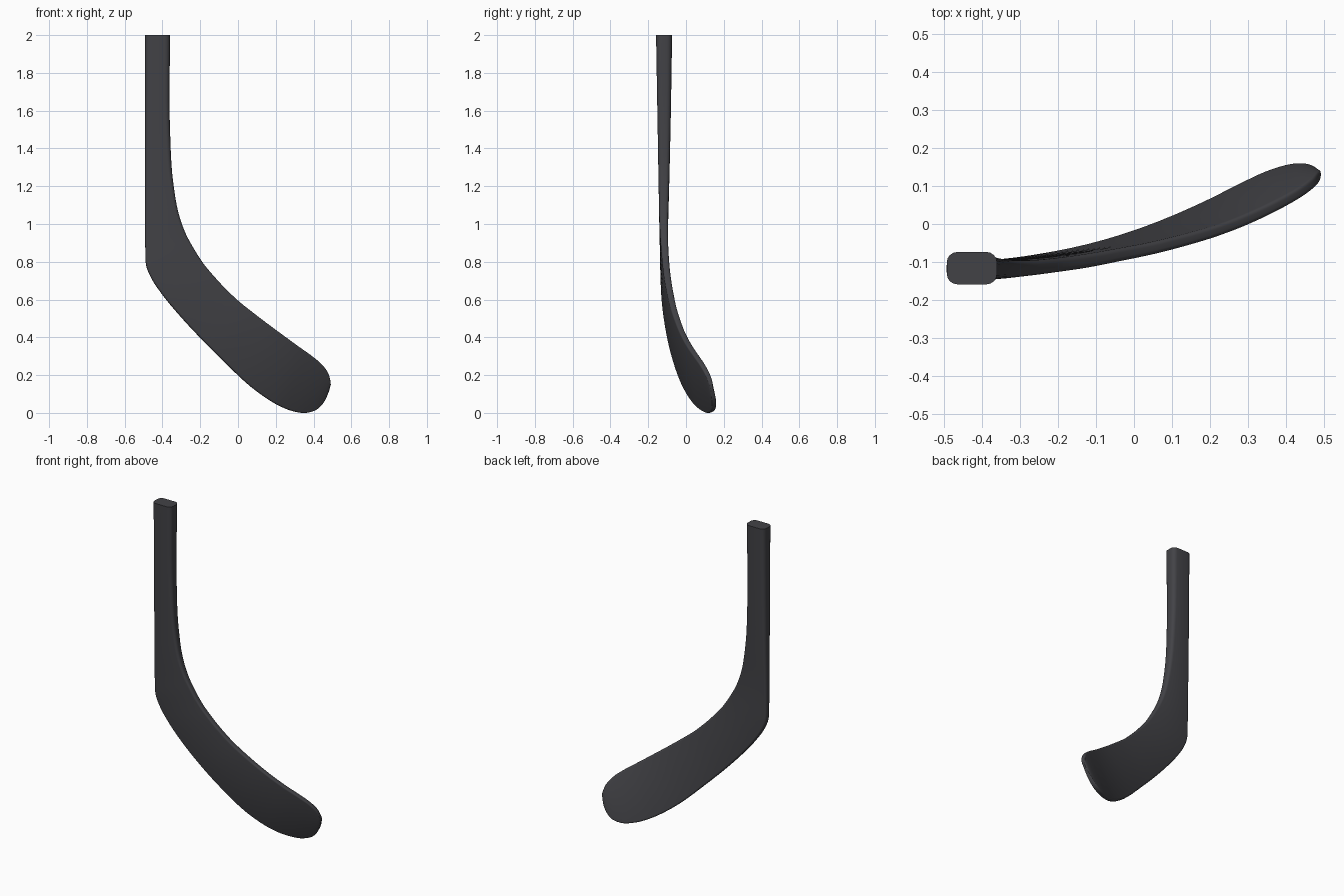
import bpy, bmesh, math
from mathutils import Vector

if "Cube" in bpy.data.objects:
    bpy.data.objects.remove(bpy.data.objects["Cube"])

# Stations along the stick: heel-side edge (x, y, z), toe-side edge (x, y, z), thickness
STATIONS = [
    (-.492, -.116, 2.0, -.36, -.116, 2.0, .085),
    (-.492, -.116, 1.5, -.36, -.116, 1.5, .068),
    (-.492, -.117, 1.2, -.343, -.117, 1.22, .056),
    (-.492, -.118, 1.0, -.31, -.118, 1.04, .047),
    (-.491, -.118, .88, -.275, -.116, .945, .042),
    (-.487, -.118, .785, -.24, -.113, .88, .039),
    (-.46, -.117, .715, -.19, -.107, .80, .037),
    (-.40, -.114, .625, -.12, -.097, .715, .036),
    (-.30, -.103, .505, -.03, -.080, .622, .034),
    (-.10, -.062, .297, .10, -.052, .515, .032),
    (.10, .008, .113, .25, -.007, .403, .030),
    (.20, .053, .047, .32, .022, .352, .030),
    (.29, .099, .010, .39, .056, .302, .029),
    (.36, .131, .002, .442, .086, .258, .028),
    (.42, .148, .023, .475, .111, .213, .026),
    (.463, .147, .075, .488, .127, .170, .022),
    (.480, .140, .112, .491, .132, .152, .014),
]
STEPS = 6      # sections between stations
ARC = 5        # points per rounded corner


def spline(p0, p1, p2, p3, t):
    # Non-uniform style tangents scaled to the middle span keep uneven spacing smooth
    def dist(a, b):
        return max(math.dist(a[:6], b[:6]), 1e-4)
    d0, d1, d2 = dist(p0, p1), dist(p1, p2), dist(p2, p3)
    out = []
    for a, b, c, d in zip(p0, p1, p2, p3):
        m1 = ((b - a) / d0 * d1 + (c - b) / d1 * d0) / (d0 + d1) * d1
        m2 = ((c - b) / d1 * d2 + (d - c) / d2 * d1) / (d1 + d2) * d1
        out.append((2*t**3 - 3*t*t + 1) * b + (t**3 - 2*t*t + t) * m1
                   + (3*t*t - 2*t**3) * c + (t**3 - t*t) * m2)
    return out


def rounded_section(a, b, normal, thick):
    across = (b - a).normalized()
    mid, hw, ht = (a + b) / 2, (b - a).length / 2, thick / 2
    r = min(hw * .9, ht * .65)
    pts = []
    for sx, sy, start in ((1, 1, 0), (-1, 1, 90), (-1, -1, 180), (1, -1, 270)):
        for i in range(ARC):
            ang = math.radians(start + 90 * i / (ARC - 1))
            pts.append(mid + across * (sx * (hw - r) + r * math.cos(ang))
                       + normal * (sy * (ht - r) + r * math.sin(ang)))
    return pts


# Refine the stations into a smooth run
S = [[2 * p - q for p, q in zip(STATIONS[0], STATIONS[1])]] + list(STATIONS)
S.append([2 * p - q for p, q in zip(S[-1], S[-2])])
run = [spline(*S[i:i + 4], k / STEPS) for i in range(len(S) - 3) for k in range(STEPS)]
run.append(list(STATIONS[-1]))

# Loft shaft, heel and blade as one skin
bm = bmesh.new()
rings = []
for i, s in enumerate(run):
    a, b = Vector(s[:3]), Vector(s[3:6])
    p, q = run[max(i - 1, 0)], run[min(i + 1, len(run) - 1)]
    tangent = Vector(q[:3]) + Vector(q[3:6]) - Vector(p[:3]) - Vector(p[3:6])
    normal = tangent.cross(b - a).normalized()
    if i == 0:
        normal = Vector((0, -1 if normal.y < 0 else 1, 0))
    rings.append([bm.verts.new(v) for v in rounded_section(a, b, normal, s[6])])
n = len(rings[0])
for r0, r1 in zip(rings, rings[1:]):
    for j in range(n):
        bm.faces.new((r0[j], r0[(j + 1) % n], r1[(j + 1) % n], r1[j]))
bm.faces.new(rings[0])
bm.faces.new(rings[-1])
bmesh.ops.recalc_face_normals(bm, faces=bm.faces)

mesh = bpy.data.meshes.new("hockey_stick")
bm.to_mesh(mesh)
bm.free()
stick = bpy.data.objects.new("hockey_stick", mesh)
bpy.context.collection.objects.link(stick)

# Dark composite finish
mat = bpy.data.materials.new("dark_composite")
mat.diffuse_color = (.055, .055, .062, 1)
mat.use_nodes = True
mat.node_tree.nodes["Principled BSDF"].inputs["Base Color"].default_value = mat.diffuse_color
mesh.materials.append(mat)

bpy.context.view_layer.objects.active = stick
stick.select_set(True)
bpy.ops.object.shade_smooth_by_angle(angle=math.radians(40))
